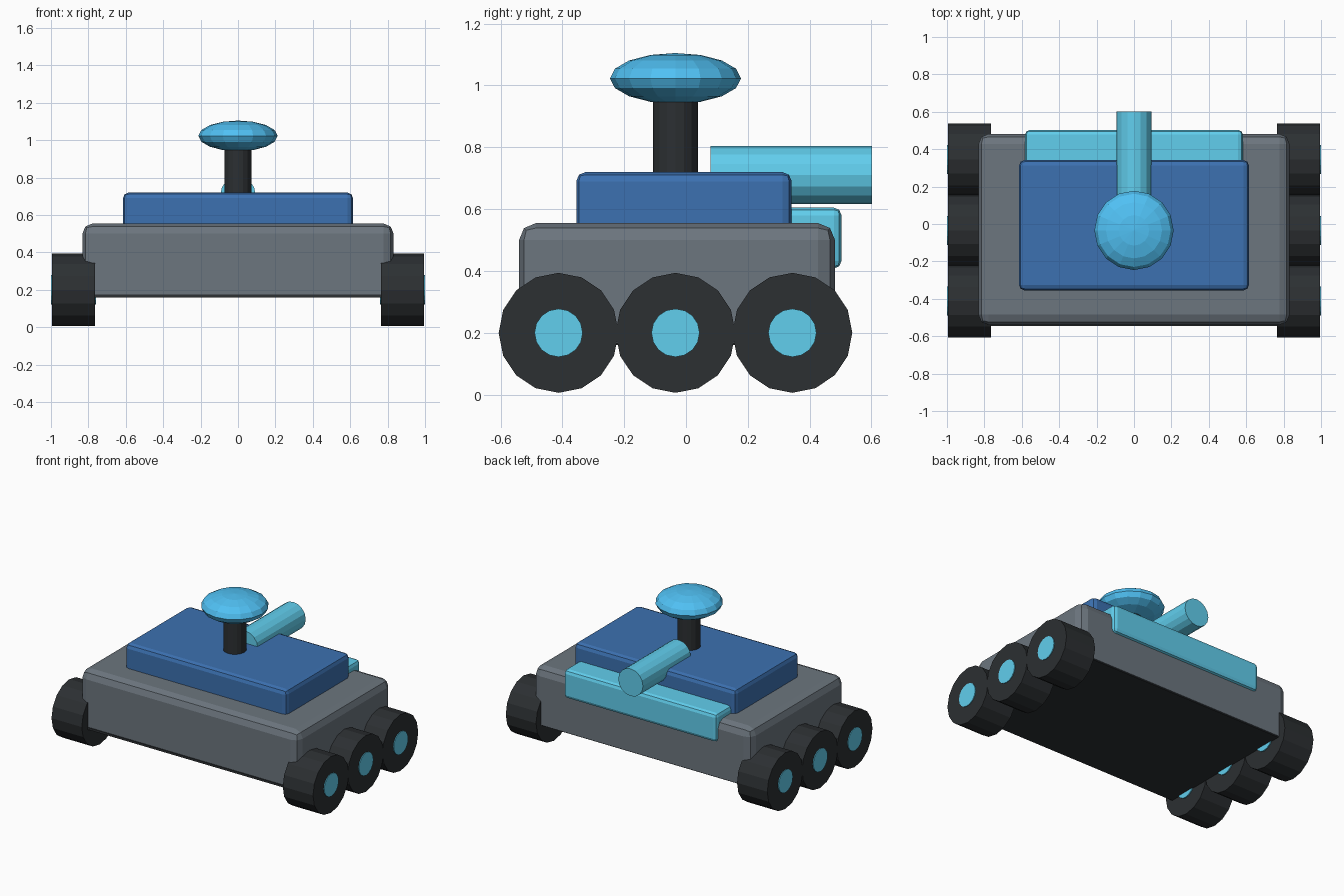
import bpy, bmesh, math
from mathutils import Matrix, Vector

if "Cube" in bpy.data.objects:
    bpy.data.objects.remove(bpy.data.objects["Cube"])


def material(name, rgb):
    m = bpy.data.materials.new(name)
    m.diffuse_color = (*rgb, 1)
    m.use_nodes = True
    m.node_tree.nodes["Principled BSDF"].inputs["Base Color"].default_value = m.diffuse_color
    return m


DARK = material("dark rubber", (0.025, 0.029, 0.032))
GREY = material("hull grey", (0.15, 0.18, 0.21))
BLUE = material("deck blue", (0.045, 0.165, 0.44))
CYAN = material("trim cyan", (0.12, 0.62, 0.85))
SKY = material("dome blue", (0.08, 0.53, 0.9))


def finish(bm, name, mat):
    bmesh.ops.recalc_face_normals(bm, faces=bm.faces)
    me = bpy.data.meshes.new(name)
    bm.to_mesh(me)
    bm.free()
    me.materials.append(mat)
    ob = bpy.data.objects.new(name, me)
    bpy.context.collection.objects.link(ob)
    return ob


def box(name, mat, lo, hi, bevel=0, flat_bottom=False):
    lo, hi = Vector(lo), Vector(hi)
    bm = bmesh.new()
    bmesh.ops.create_cube(bm, size=1, matrix=Matrix.Translation((lo + hi) / 2)
                          @ Matrix.Diagonal((*(hi - lo), 1)))
    if bevel:
        mid = (lo.z + hi.z) / 2
        edges = [e for e in bm.edges
                 if not flat_bottom or any(v.co.z > mid for v in e.verts)]
        bmesh.ops.bevel(bm, geom=edges, offset=bevel, segments=2, profile=0.5,
                        affect='EDGES', clamp_overlap=True)
    return finish(bm, name, mat)


def cylinder(name, mat, start, end, radius, sides=16):
    start, end = Vector(start), Vector(end)
    axis = end - start
    rot = axis.to_track_quat('Z', 'Y').to_matrix().to_4x4()
    bm = bmesh.new()
    bmesh.ops.create_cone(bm, cap_ends=True, segments=sides, radius1=radius,
                          radius2=radius, depth=axis.length,
                          matrix=Matrix.Translation((start + end) / 2) @ rot)
    return finish(bm, name, mat)


# Hull, belly plate, upper deck and rear equipment box
box("hull", GREY, (-0.832, -0.54, 0.165), (0.832, 0.482, 0.555), 0.055, True)
box("belly_plate", DARK, (-0.79, -0.545, 0.16), (0.79, 0.475, 0.175))
box("upper_deck", BLUE, (-0.615, -0.355, 0.5), (0.615, 0.342, 0.72), 0.03, True)
box("rear_box", CYAN, (-0.582, 0.29, 0.408), (0.582, 0.503, 0.605), 0.025)

# Six wheels with hubs passing through them
for side, label in ((-1, "left"), (1, "right")):
    for y, place in ((-0.412, "front"), (-0.034, "middle"), (0.344, "rear")):
        cylinder(f"{place}_{label}_wheel", DARK, (side * 0.765, y, 0.2),
                 (side * 0.995, y, 0.2), 0.194)
        cylinder(f"{place}_{label}_hub", CYAN, (side * 0.758, y, 0.2),
                 (side * 1.0, y, 0.2), 0.078)

# Rear pipe, mast and flattened sensor dome
cylinder("rear_pipe", CYAN, (0, 0.08, 0.71), (0, 0.602, 0.71), 0.094)
cylinder("mast", DARK, (0, -0.034, 0.65), (0, -0.034, 1.0), 0.073)
bm = bmesh.new()
bmesh.ops.create_uvsphere(bm, u_segments=16, v_segments=8, radius=1,
                          matrix=Matrix.Translation((0, -0.034, 1.023))
                          @ Matrix.Diagonal((0.212, 0.212, 0.082, 1)))
finish(bm, "sensor_dome", SKY)
